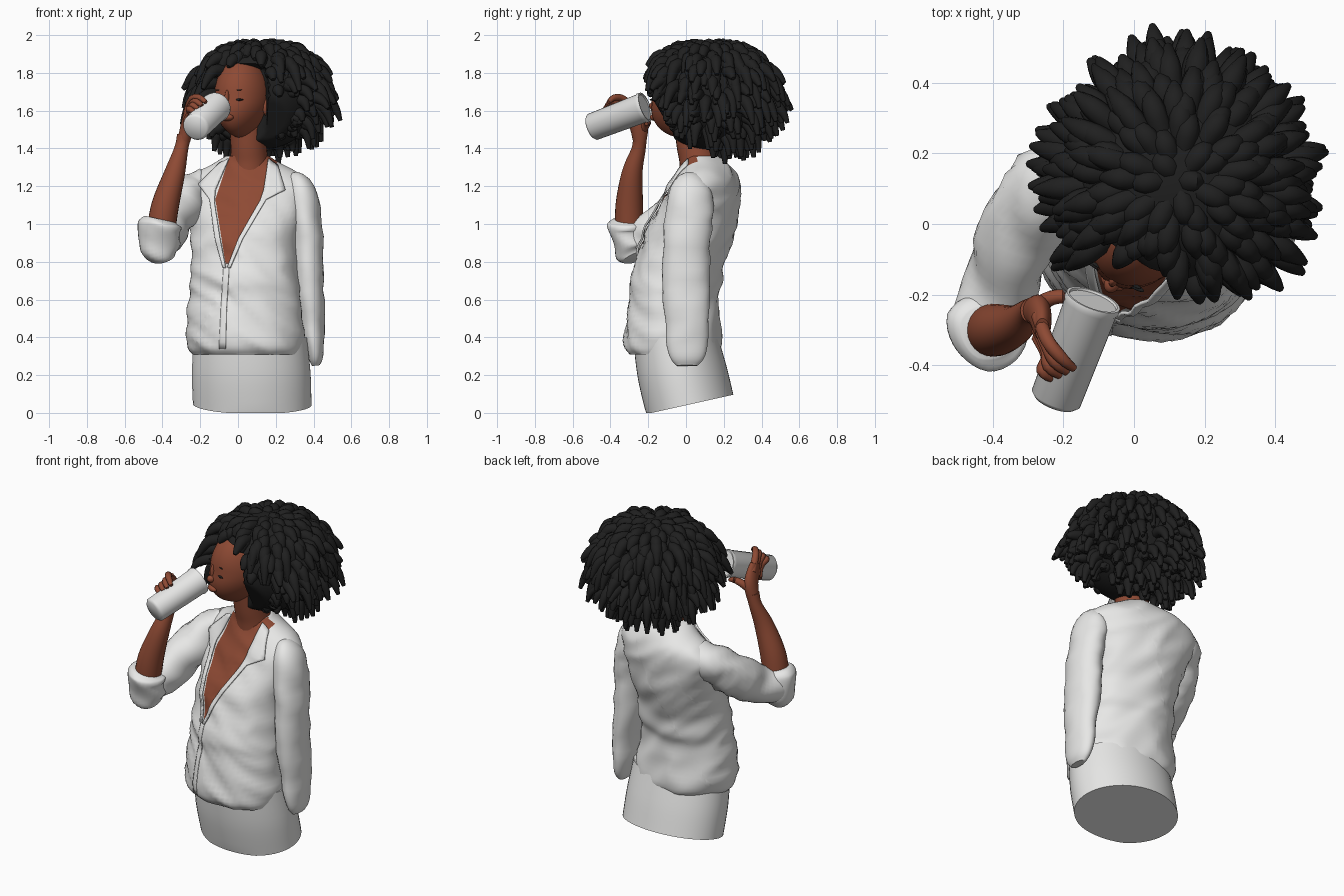
import bpy, bmesh, math, random
from mathutils import Vector, Matrix, noise
from mathutils.bvhtree import BVHTree

if "Cube" in bpy.data.objects:
    bpy.data.objects.remove(bpy.data.objects["Cube"])

random.seed(4)


def material(name, rgb):
    m = bpy.data.materials.new(name)
    m.diffuse_color = (*rgb, 1)
    m.use_nodes = True
    m.node_tree.nodes["Principled BSDF"].inputs["Base Color"].default_value = m.diffuse_color
    return m


WHITE = material("white_cloth", (0.80, 0.80, 0.79))
SKIN = material("brown_skin", (0.27, 0.068, 0.034))
BLACK = material("black_hair", (0.014, 0.014, 0.014))


def finish(name, bm, mats, angle=50):
    bmesh.ops.recalc_face_normals(bm, faces=bm.faces)
    me = bpy.data.meshes.new(name)
    bm.to_mesh(me)
    bm.free()
    for m in mats:
        me.materials.append(m)
    me.shade_smooth()
    me.set_sharp_from_angle(angle=math.radians(angle))
    ob = bpy.data.objects.new(name, me)
    bpy.context.collection.objects.link(ob)
    return ob


def spline(keys, steps):
    """Catmull-Rom through (x, y, z, radius_a, radius_b) keys."""
    k = [Vector(p if len(p) == 5 else (*p, p[3])) for p in keys]
    k = [k[0]] + k + [k[-1]]
    out = []
    for i in range(1, len(k) - 2):
        a, b, c, d = k[i - 1:i + 3]
        for s in range(steps):
            t = s / steps
            out.append(0.5 * (2 * b + (c - a) * t + (2 * a - 5 * b + 4 * c - d) * t * t
                              + (3 * b - a - 3 * c + d) * t ** 3))
    return out + [k[-1]]


def add_loft(bm, keys, n=24, steps=5, axis=None, ref=(1, 0, 0), fold=0, warp=None):
    pts = spline(keys, steps)
    pos = [Vector(p[:3]) for p in pts]
    rings = []
    for i, p in enumerate(pts):
        t = Vector(axis) if axis else pos[min(i + 1, len(pos) - 1)] - pos[max(i - 1, 0)]
        t.normalize()
        u = Vector(ref)
        u = (u - t * u.dot(t)).normalized()
        v = t.cross(u)
        ring = []
        for j in range(n):
            a = math.tau * j / n
            off = u * math.cos(a) * p[3] + v * math.sin(a) * p[4]
            if fold:  # cloth creases
                q = pos[i] + off
                w = noise.noise(Vector((q.x * 4, q.y * 4, q.z * 8 + q.x * 5)))
                off += off.normalized() * fold * (0.6 - 2 * abs(w))
            co = pos[i] + off
            ring.append(bm.verts.new(warp(co) if warp else co))
        rings.append(ring)
    for r, s in zip(rings, rings[1:]):
        for j in range(n):
            bm.faces.new((r[j], r[(j + 1) % n], s[(j + 1) % n], s[j]))
    bm.faces.new(rings[0])
    bm.faces.new(rings[-1])


def loft(name, keys, mat, **kw):
    bm = bmesh.new()
    add_loft(bm, keys, **kw)
    return finish(name, bm, [mat])


def ball(name, mat, centre, radii, frame, shape=None):
    bm = bmesh.new()
    bmesh.ops.create_uvsphere(bm, u_segments=32, v_segments=24, radius=1)
    for v in bm.verts:
        c = shape(v.co.copy()) if shape else v.co
        v.co = frame @ (Vector(centre) + Vector(c[k] * radii[k] for k in range(3)))
    return finish(name, bm, [mat])


def interp(z, table):
    for (x0, z0), (x1, z1) in zip(table, table[1:]):
        if z >= z1 or (x1, z1) == table[-1]:
            return x0 + (x1 - x0) * (z - z0) / (z1 - z0)


# Shirt body, with the open neckline cut in and coloured as skin
side = (math.cos(math.radians(12)), -math.sin(math.radians(12)), 0)
bm = bmesh.new()
add_loft(bm, [(.05, -.07, .31, .285, .23), (.04, -.07, .36, .31, .258), (.035, -.07, .5, .31, .24),
              (.035, -.065, .62, .29, .225), (.035, -.05, .7, .288, .238), (.035, -.03, .8, .28, .23),
              (.035, .02, .95, .29, .235), (.045, .075, 1.1, .325, .20), (.05, .10, 1.19, .34, .175),
              (.045, .11, 1.26, .285, .15), (.05, .10, 1.32, .18, .12), (.055, .075, 1.36, .115, .095)],
         n=64, axis=(0, 0, 1), ref=side, fold=.015)
surface = BVHTree.FromBMesh(bm)
left_edge = [(-.05, 1.34), (-.12, 1.13), (-.06, .75)]
right_edge = [(.21, 1.33), (.12, 1.13), (-.06, .75)]
for edge in (left_edge, right_edge):
    for (x0, z0), (x1, z1) in zip(edge, edge[1:]):
        bmesh.ops.bisect_plane(bm, geom=bm.verts[:] + bm.edges[:] + bm.faces[:],
                               plane_co=(x0, 0, z0), plane_no=(z1 - z0, 0, x0 - x1))
for f in bm.faces:
    c = f.calc_center_median()
    if c.z > .75 and c.y < .06 and interp(c.z, left_edge) < c.x < interp(c.z, right_edge):
        f.material_index = 1
finish("shirt_body", bm, [WHITE, SKIN])


def drape(name, inner, outer, lift, thick=.01):
    """Cloth strip between two (x, z) lines, laid on the shirt front."""
    bm = bmesh.new()
    rows = []
    for (a, b), (c, d) in zip(zip(inner, inner[1:]), zip(outer, outer[1:])):
        for s in range(7):
            p = Vector(a).lerp(Vector(b), s / 6)
            q = Vector(c).lerp(Vector(d), s / 6)
            row = []
            for k in range(5):
                m = p.lerp(q, k / 4)
                hit = surface.ray_cast(Vector((m.x, -1, m.y)), Vector((0, 1, 0)))[0]
                row.append(bm.verts.new((m.x, (hit.y if hit else .08) - lift, m.y)))
            rows.append(row)
    for r, s in zip(rows, rows[1:]):
        for k in range(4):
            bm.faces.new((r[k], r[k + 1], s[k + 1], s[k]))
    bmesh.ops.remove_doubles(bm, verts=bm.verts, dist=.0005)
    mod = finish(name, bm, [WHITE]).modifiers.new("thickness", "SOLIDIFY")
    mod.thickness = thick
    mod.offset = 0


drape("collar_left", [(.16, 1.345), (.135, 1.18), (.115, 1.12), (0, .92), (-.055, .77)],
      [(.21, 1.31), (.25, 1.18), (.15, 1.13), (.025, .92), (-.04, .77)], .014)
drape("collar_right", [(-.05, 1.345), (-.12, 1.18), (-.125, 1.12), (-.095, .92), (-.065, .77)],
      [(-.10, 1.32), (-.21, 1.21), (-.15, 1.13), (-.12, .92), (-.08, .77)], .014)
drape("button_placket", [(-.075, .79), (-.09, .55), (-.1, .34)],
      [(-.045, .79), (-.06, .55), (-.065, .34)], .002, .006)

# Skirt with the slanted base
loft("skirt", [(.075, .02, .045, .315, .23), (.07, -.02, .22, .315, .235), (.065, -.055, .4, .3, .225)],
     WHITE, n=48, axis=(0, 0, 1), ref=(.99, -.1, 0),
     warp=lambda c: Vector((c.x, c.y, max(0, c.z + .25 * (c.y - .02) * max(0, 1 - c.z / .4)))))

# Sleeves and the rolled cuff
loft("hanging_sleeve", [(.27, .06, 1.22, .045, .07), (.33, .035, 1.165, .08, .115), (.362, .01, .98, .083, .125),
                        (.375, 0, .7, .08, .122), (.395, .005, .45, .06, .112), (.405, .005, .3, .042, .09),
                        (.41, .005, .25, .025, .06)], WHITE, n=32, fold=.012)
loft("raised_sleeve", [(-.17, .14, 1.21, .08), (-.25, .11, 1.165, .105), (-.32, -.02, 1.06, .115),
                       (-.37, -.15, .97, .105), (-.41, -.26, .93, .095), (-.42, -.31, .92, .07)],
     WHITE, n=32, fold=.022)
loft("rolled_cuff", [(-.39, -.27, .82, .06), (-.405, -.285, .86, .095), (-.42, -.3, .95, .108),
                     (-.415, -.3, 1.0, .108), (-.41, -.3, 1.025, .075)], WHITE, n=32, fold=.016)

# Forearm, hand and fingers
loft("forearm", [(-.41, -.3, .95, .075), (-.385, -.3, 1.1, .073), (-.335, -.285, 1.27, .055),
                 (-.3, -.25, 1.4, .037), (-.285, -.245, 1.47, .038)], SKIN)
loft("palm", [(-.287, -.245, 1.44, .034, .036), (-.27, -.25, 1.52, .034, .05),
              (-.262, -.28, 1.58, .028, .052), (-.26, -.3, 1.63, .02, .035)], SKIN)
for i in range(4):
    loft(f"finger_{i + 1}", [(-.272, -.26 - .02 * i, 1.59 - .02 * i, .02),
                             (-.245, -.33 - .015 * i, 1.66 - .028 * i, .02),
                             (-.205 - .018 * i, -.38 - .012 * i, 1.668 - .02 * i, .018),
                             (-.17 - .02 * i, -.41 - .01 * i, 1.645 - .018 * i, .011)], SKIN, n=10, steps=4)
loft("thumb", [(-.28, -.235, 1.49, .024), (-.235, -.21, 1.53, .022), (-.19, -.205, 1.54, .018),
               (-.15, -.21, 1.53, .01)], SKIN, n=10, steps=4)

# Cup, held to the mouth
base, rim = Vector((-.225, -.505, 1.51)), Vector((-.115, -.215, 1.62))
loft("cup", [(*base.lerp(rim, t), r) for t, r in
             ((0, .06), (.04, .073), (.93, .078), (.95, .082), (1, .08), (1, .072), (.98, .07))],
     WHITE, n=36, steps=1, axis=rim - base)

# Head, neck and features
head = Vector((.025, -.005, 1.67))
turn = math.radians(-28)
frame = Matrix.Translation(head) @ Matrix.Rotation(turn, 4, 'Z')


def skull(c):
    if c.z < 0:
        c.x *= 1 - .22 * c.z * c.z
        if c.y < 0:
            c.y *= 1 - .35 * c.z
    return c


ball("head", SKIN, (0, 0, 0), (.145, .18, .215), frame, skull)
ball("nose", SKIN, (0, -.185, -.045), (.022, .028, .022), frame)
ball("nose_bridge", SKIN, (0, -.175, -.01), (.013, .02, .05), frame)
ball("lips", SKIN, (0, -.178, -.105), (.038, .025, .02), frame)
for s, tag in ((1, "left"), (-1, "right")):
    ball("eye_" + tag, BLACK, (s * .06, -.163, -.012), (.03, .008, .006), frame)
    ball("brow_" + tag, BLACK, (s * .06, -.16, .04), (.02, .005, .003), frame)
    ball("ear_" + tag, SKIN, (s * .14, .01, -.05), (.018, .035, .05), frame)
loft("neck", [(.06, .08, 1.2, .11), (.06, .065, 1.33, .1), (.055, .045, 1.42, .095), (.05, .03, 1.54, .095)], SKIN)

# Hair: a full core pushed back from the face, covered in pointed locks
centre, size = Vector((.125, .125, 1.68)), Vector((.305, .31, .285))
forward = Vector((math.sin(turn), -math.cos(turn), 0))
across = Vector((math.cos(turn), math.sin(turn), 0))


def on_core(n, k=1.0):
    z = n.z ** .8 if n.z > 0 else n.z  # fuller crown
    return centre + Vector((n.x * size.x, n.y * size.y, z * size.z)) * k


bm = bmesh.new()
bmesh.ops.create_icosphere(bm, subdivisions=5, radius=1)
for v in bm.verts:
    v.co = on_core(v.co)
    d, lat = (v.co - head).dot(forward), abs((v.co - head).dot(across))
    limit = max(0, lat - .14) * 1.5 + max(0, v.co.z - 1.82) * 3.2
    if d > limit:
        v.co -= forward * (d - limit)
    v.co.y = max(v.co.y, -.08 - .6 * (v.co.z - 1.5))
finish("hair_core", bm, [BLACK])


def on_face(p):
    d, lat = (p - head).dot(forward), abs((p - head).dot(across))
    if p.y < -.09 - .62 * (p.z - 1.5) or p.z < 1.3:
        return True
    top = 1.865 - 5 * (p.x - .04) ** 2
    return p.z < top and ((d > .03 and lat < .15) or (-.11 < p.x < .2 and p.y < .05))


bm = bmesh.new()
COUNT = 430
for i in range(COUNT):
    z = 1 - 2 * (i + .5) / COUNT
    a = i * 2.39996 + random.uniform(-.15, .15)
    flat = math.sqrt(1 - z * z)
    n = Vector((flat * math.cos(a), flat * math.sin(a), z))
    root = on_core(n, .9)
    if z < -.75 and root.y < .14:
        continue
    h = Vector((n.x, n.y, 0)) / (flat + .1) if z > 0 else Vector((n.x, n.y, 0))
    for shrink in (1, .75, .5):  # shorter locks where a long one would cover the face
        out = random.uniform(.09, .15) * shrink * (1 if z > 0 else 1 + .7 * z)
        drop = random.uniform(.03, .14) * shrink * (1 if z < .8 else .5)
        mid = root + h * out * .6 + Vector((0, 0, .02 * z - drop * .1))
        low = root + h * out * .95 - Vector((0, 0, drop * .5))
        tip = root + h * out * 1.15 - Vector((0, 0, drop))
        if not any(on_face(p) for p in (mid, low, tip)):
            add_loft(bm, [(*root, .032), (*mid, .033), (*low, .023), (*tip, .011)], n=8, steps=3,
                     ref=Vector((-n.y, n.x, 0)))
            break
finish("hair_locks", bm, [BLACK])
